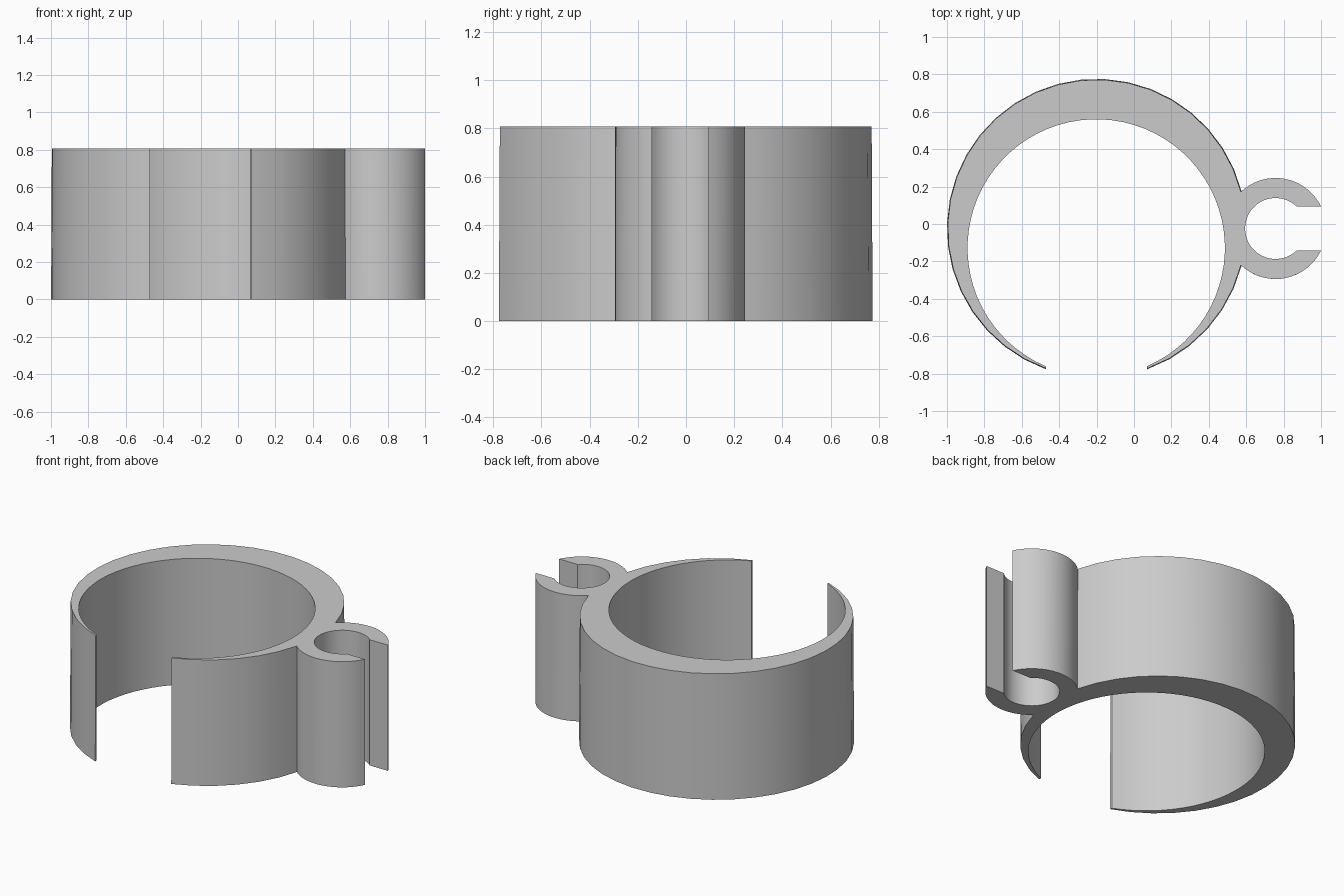
import bpy, bmesh, math
from math import radians, degrees, acos, asin

cube = bpy.data.objects.get("Cube")
if cube:
    bpy.data.objects.remove(cube, do_unlink=True)

HEIGHT = 0.807
Y_MID = -0.024
BAND = (-0.2, Y_MID)        # outer circle of the large band
BORE = (-0.202, -0.128)     # offset inner circle, so the band thins to the front
BORE_R = 0.688
HOLDER = (0.757, Y_MID)     # small side clip
HOLDER_R, HOLE_R = 0.27, 0.163
GAP = 0.27                  # half width of the front opening
SLOT = 0.118                # half width of the clip slot


def arc(centre, radius, start, end, step):
    """Points along an arc, angles in degrees."""
    n = max(2, round(abs(end - start) / step))
    angles = [radians(start + (end - start) * i / n) for i in range(n + 1)]
    return [(centre[0] + radius * math.cos(a), centre[1] + radius * math.sin(a))
            for a in angles]


def outline(band_r):
    """Closed outline of the band and the clip."""
    dist = HOLDER[0] - BAND[0]
    along = (dist ** 2 + band_r ** 2 - HOLDER_R ** 2) / (2 * dist)
    join = degrees(acos(along / band_r))
    holder_join = 180 - degrees(acos((dist - along) / HOLDER_R))
    tip = degrees(acos(GAP / band_r))
    bore_tip = degrees(acos(GAP / BORE_R))
    lip = degrees(asin(SLOT / HOLDER_R))
    hole_lip = degrees(asin(SLOT / HOLE_R))

    points = arc(BAND, band_r, -tip, -join, 9)[:-1]
    points += arc(HOLDER, HOLDER_R, -holder_join, -lip, 6)
    points += arc(HOLDER, HOLE_R, -hole_lip, hole_lip - 360, 7)
    points += arc(HOLDER, HOLDER_R, lip, holder_join, 6)
    points += arc(BAND, band_r, join, 180 + tip, 9)[1:]
    points += arc(BORE, BORE_R, 180 + bore_tip, -bore_tip, 5)
    return points


# Band and clip in one piece, with a slight draft on the outer wall
bm = bmesh.new()
low = [bm.verts.new((x, y, 0)) for x, y in outline(0.8)]
high = [bm.verts.new((x, y, HEIGHT)) for x, y in outline(0.796)]
for i in range(len(low)):
    j = (i + 1) % len(low)
    bm.faces.new((low[i], low[j], high[j], high[i]))
caps = [bm.faces.new(low[::-1]), bm.faces.new(high)]
bm.normal_update()
bmesh.ops.triangulate(bm, faces=caps)
mesh = bpy.data.meshes.new("clip_band")
bm.to_mesh(mesh)
bm.free()
band = bpy.data.objects.new("clip_band", mesh)
bpy.context.collection.objects.link(band)

# Plain grey
grey = bpy.data.materials.new("plain_grey")
grey.use_nodes = True
colour = (0.6, 0.6, 0.6, 1)
grey.diffuse_color = colour
grey.node_tree.nodes["Principled BSDF"].inputs["Base Color"].default_value = colour
mesh.materials.append(grey)

bpy.ops.object.select_all(action="DESELECT")
band.select_set(True)
bpy.context.view_layer.objects.active = band
bpy.ops.object.shade_smooth_by_angle(angle=radians(30))
